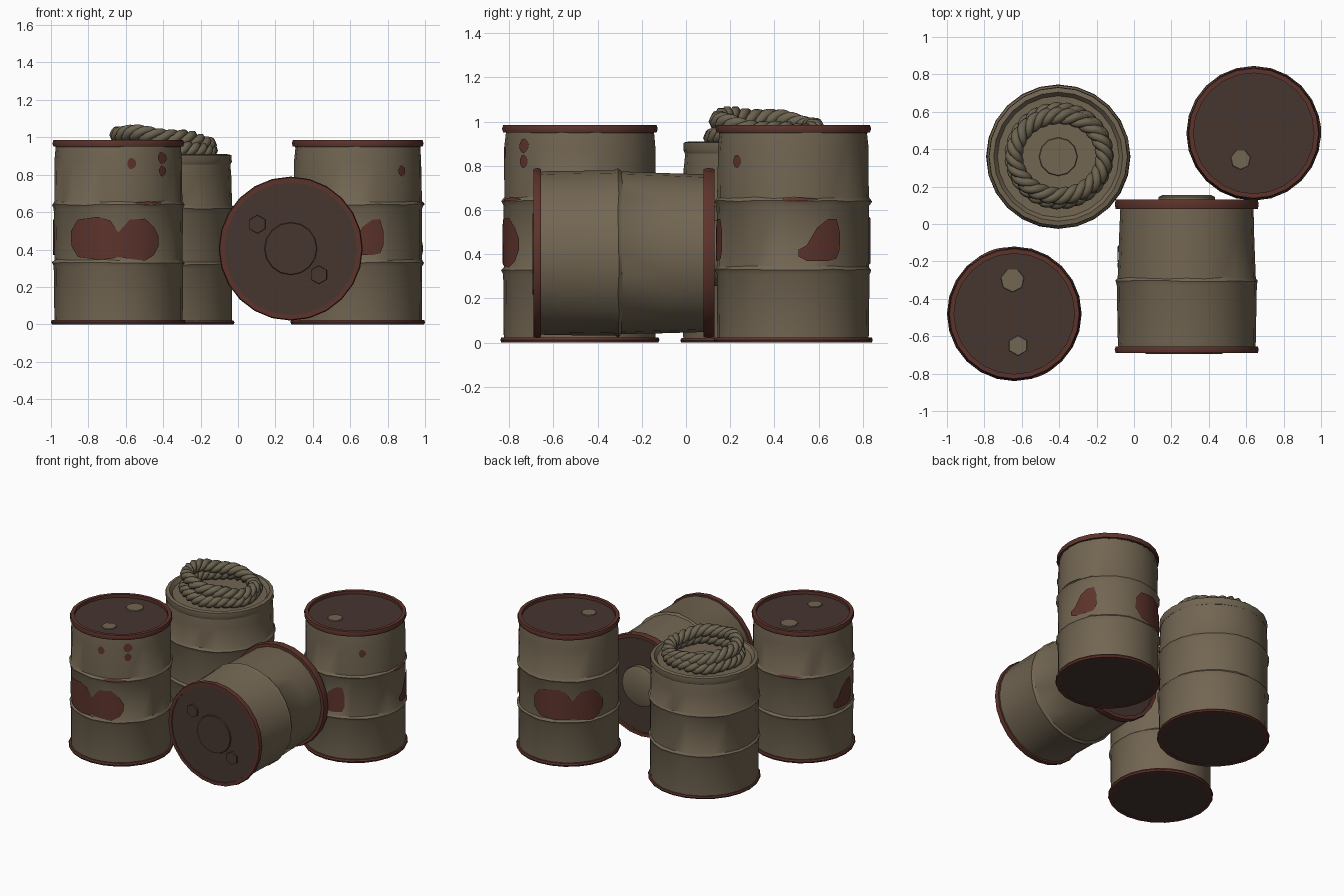
import bpy, bmesh, random
from math import sin, cos, pi, radians, ceil
from mathutils import Matrix, Vector

random.seed(4)
cube = bpy.data.objects.get("Cube")
if cube:
    bpy.data.objects.remove(cube)


def material(name, rgb):
    m = bpy.data.materials.new(name)
    m.use_nodes = True
    m.diffuse_color = (*rgb, 1)
    bsdf = m.node_tree.nodes["Principled BSDF"]
    bsdf.inputs["Base Color"].default_value = (*rgb, 1)
    bsdf.inputs["Roughness"].default_value = 0.9
    return m


KHAKI = material("khaki paint", (0.17, 0.133, 0.085))
RUST = material("rust red", (0.11, 0.034, 0.025))
BROWN = material("dark brown", (0.062, 0.037, 0.03))
ROPE = material("rope", (0.15, 0.125, 0.08))


def finish(name, bm, mat, matrix, angle=35):
    bmesh.ops.recalc_face_normals(bm, faces=bm.faces)
    me = bpy.data.meshes.new(name)
    bm.to_mesh(me)
    bm.free()
    me.materials.append(mat)
    ob = bpy.data.objects.new(name, me)
    bpy.context.collection.objects.link(ob)
    ob.matrix_world = matrix
    bpy.ops.object.select_all(action="DESELECT")
    ob.select_set(True)
    bpy.context.view_layer.objects.active = ob
    bpy.ops.object.shade_smooth_by_angle(angle=radians(angle))
    return ob


def lathe(name, profile, mat, matrix, center=(0, 0), segs=24, closed=False,
          caps=False, wobble=0.0):
    """Spin (radius, height) points round z; angle 0 faces -y."""
    bm = bmesh.new()
    rows = []
    for r, z in profile:
        row = []
        for i in range(segs):
            a = 2 * pi * i / segs
            rr = r - random.random() * wobble
            zz = z + random.uniform(-wobble, wobble) * (0 < z < 0.8)
            row.append(bm.verts.new((center[0] + rr * sin(a), center[1] - rr * cos(a), zz)))
        rows.append(row)
    pairs = list(zip(rows, rows[1:]))
    if closed:
        pairs.append((rows[-1], rows[0]))
    for lo, hi in pairs:
        for i in range(segs):
            j = (i + 1) % segs
            bm.faces.new((lo[i], lo[j], hi[j], hi[i]))
    if caps:
        bm.faces.new(rows[0])
        bm.faces.new(rows[-1])
    return finish(name, bm, mat, matrix)


def rim(name, r, z0, z1, mat, matrix):
    inner = r - 0.03
    lathe(name, [(inner, z0), (r - 0.005, z0), (r, (z0 + z1) / 2), (r - 0.005, z1), (inner, z1)],
          mat, matrix, closed=True)


def radius_at(profile, z):
    for (r0, z0), (r1, z1) in zip(profile, profile[1:]):
        if z0 <= z <= z1 and z1 > z0:
            return r0 + (r1 - r0) * (z - z0) / (z1 - z0)
    return profile[-1][0]


def patch(name, columns, shift, profile, matrix):
    """Thin plate wrapped on a barrel; columns are (degrees, low, high)."""
    fine = []
    for a, b in zip(columns, columns[1:]):
        n = max(1, ceil((b[0] - a[0]) / 5))
        fine += [[p + (q - p) * k / n for p, q in zip(a, b)] for k in range(n)]
    fine.append(columns[-1])
    bm = bmesh.new()
    grid = []
    for deg, lo, hi in fine:
        a = radians(deg + shift)
        col = []
        for z in (lo, (lo + hi) / 2, hi):
            r = radius_at(profile, z) + 0.004
            col.append(bm.verts.new((r * sin(a), -r * cos(a), z)))
        grid.append(col)
    for c, d in zip(grid, grid[1:]):
        for k in range(2):
            bm.faces.new((c[k], d[k], d[k + 1], c[k + 1]))
    finish(name, bm, RUST, matrix)


def spot(w, h, z):
    return [(w * x, z - h * y, z + h * y) for x, y in
            ((-1, 0.3), (-0.6, 0.85), (0, 1), (0.6, 0.7), (1, 0.25))]


def barrel_profile(r, ribs, top, neck):
    pts = [(r - 0.012, 0.005)]
    for z in ribs:
        pts += [(r - 0.01, z - 0.022), (r, z), (r - 0.012, z + 0.015)]
    return pts + [(r - 0.014, top - 0.1), (neck, top - 0.03)]


# Upright rusty drums
BIG = [(-46, .42, .5), (-38, .36, .56), (-18, .345, .575), (-7, .35, .555), (0, .36, .49),
       (10, .35, .56), (24, .34, .565), (33, .37, .52), (38, .42, .47)]
SMALL = [(94, .39, .42), (100, .37, .44), (108, .37, .52), (117, .37, .56),
         (124, .38, .56), (127, .42, .5)]
HIGH, MID, LOW = spot(5, 0.033, 0.89), spot(4, 0.03, 0.82), spot(13, 0.008, 0.648)
drums = {
    "front_drum": ((-0.64, -0.48), [(-0.01, 0.18, 0.065, 7), (0.02, -0.17, 0.055, 6)],
                   [(BIG, 0), (SMALL, 157), (HIGH, 43), (MID, 43), (spot(4, .03, .86), 12),
                    (LOW, 28), (LOW, 200)]),
    "back_drum": ((0.64, 0.485), [(-0.07, -0.14, 0.055, 7)],
                  [(BIG, 219), (SMALL, 0), (SMALL, -104), (MID, 43), (LOW, 95)]),
}
for name, (pos, bungs, marks) in drums.items():
    M = Matrix.Translation((*pos, 0))
    prof = barrel_profile(0.357, (0.33, 0.64), 0.98, 0.336)
    lathe(name + "_body", prof, KHAKI, M, wobble=0.004)
    rim(name + "_top_rim", 0.352, 0.95, 0.985, RUST, M)
    rim(name + "_bottom_rim", 0.36, 0.0, 0.024, RUST, M)
    lathe(name + "_lid", [(0.335, 0.945), (0.335, 0.962)], BROWN, M, caps=True)
    lathe(name + "_base", [(0.34, 0.002), (0.34, 0.015)], BROWN, M, caps=True)
    for k, (x, y, r, n) in enumerate(bungs):
        lathe(f"{name}_bung_{k}", [(r, 0.96), (r * 0.95, 0.969)], KHAKI, M, (x, y), n, caps=True)
    for k, (cols, shift) in enumerate(marks):
        patch(f"{name}_rust_patch_{k}", cols, shift, prof, M)

# Wide drum that carries the rope
M = Matrix.Translation((-0.405, 0.36, 0))
prof = barrel_profile(0.386, (0.32, 0.62), 0.89, 0.365)
lathe("rope_drum_body", prof, KHAKI, M, wobble=0.004)
lathe("rope_drum_lid", [(0.365, 0.855), (0.372, 0.87), (0.37, 0.905), (0.345, 0.91), (0.325, 0.885)],
      KHAKI, M, caps=True)
lathe("rope_drum_cap", [(0.105, 0.88), (0.1, 0.897)], KHAKI, M, segs=12, caps=True)
rim("rope_drum_bottom_rim", 0.386, 0.0, 0.02, RUST, M)
lathe("rope_drum_base", [(0.365, 0.002), (0.365, 0.015)], BROWN, M, caps=True)

# Lying drum, its base facing the front
M = Matrix.Translation((0.282, -0.69, 0.405)) @ Matrix.Rotation(-pi / 2, 4, "X")
prof = [(0.366, 0.01), (0.372, 0.06), (0.376, 0.365), (0.383, 0.385), (0.37, 0.4),
        (0.364, 0.6), (0.358, 0.79)]
lathe("lying_drum_body", prof, KHAKI, M, wobble=0.004)
rim("lying_drum_front_rim", 0.385, 0.0, 0.035, RUST, M)
rim("lying_drum_back_rim", 0.385, 0.77, 0.82, RUST, M)
lathe("lying_drum_front_lid", [(0.36, 0.006), (0.36, 0.02)], BROWN, M, caps=True)
lathe("lying_drum_back_lid", [(0.36, 0.79), (0.36, 0.805)], BROWN, M, caps=True)
lathe("lying_drum_front_cap", [(0.138, -0.004), (0.142, 0.01)], BROWN, M, segs=16, caps=True)
lathe("lying_drum_back_cap", [(0.15, 0.8), (0.15, 0.835), (0.13, 0.845)], KHAKI, M,
      segs=16, caps=True)
for k, (x, z) in enumerate(((-0.178, 0.13), (0.15, -0.14))):
    lathe(f"lying_drum_bung_{k}", [(0.048, -0.005), (0.05, 0.01)], BROWN, M, (x, -z), 6, caps=True)
patch("lying_drum_rust_patch", spot(8, 0.08, 0.53), -90, prof, M)


# Twisted rope loops: three strands wound round each ring
def rope_loop(name, rx, ry, z, tilt, twists, strands=3, steps=120, sides=6):
    for s in range(strands):
        path = []
        for i in range(steps):
            a = 2 * pi * i / steps
            t = a * twists + 2 * pi * s / strands
            out = Vector((cos(a), sin(a), 0))
            lift = z + tilt * cos(a - radians(218)) + 0.006 * sin(5 * a)
            core = Vector((rx * cos(a), ry * sin(a), lift))
            path.append((core + out * 0.024 * cos(t) + Vector((0, 0, 0.024 * sin(t)))))
        bm = bmesh.new()
        rings = []
        for i, p in enumerate(path):
            along = (path[(i + 1) % steps] - path[i - 1]).normalized()
            side = along.cross(Vector((0, 0, 1))).normalized()
            up = side.cross(along)
            rings.append([bm.verts.new(p + 0.024 * (side * cos(2 * pi * k / sides)
                                                    + up * sin(2 * pi * k / sides)))
                          for k in range(sides)])
        for i in range(steps):
            c, d = rings[i], rings[(i + 1) % steps]
            for k in range(sides):
                m = (k + 1) % sides
                bm.faces.new((c[k], c[m], d[m], d[k]))
        finish(f"{name}_strand_{s}", bm, ROPE, Matrix.Translation((-0.4, 0.365, 0)), 65)


rope_loop("lower_rope", 0.245, 0.24, 0.93, 0.0, 9)
rope_loop("upper_rope", 0.24, 0.215, 0.985, 0.035, 8)
